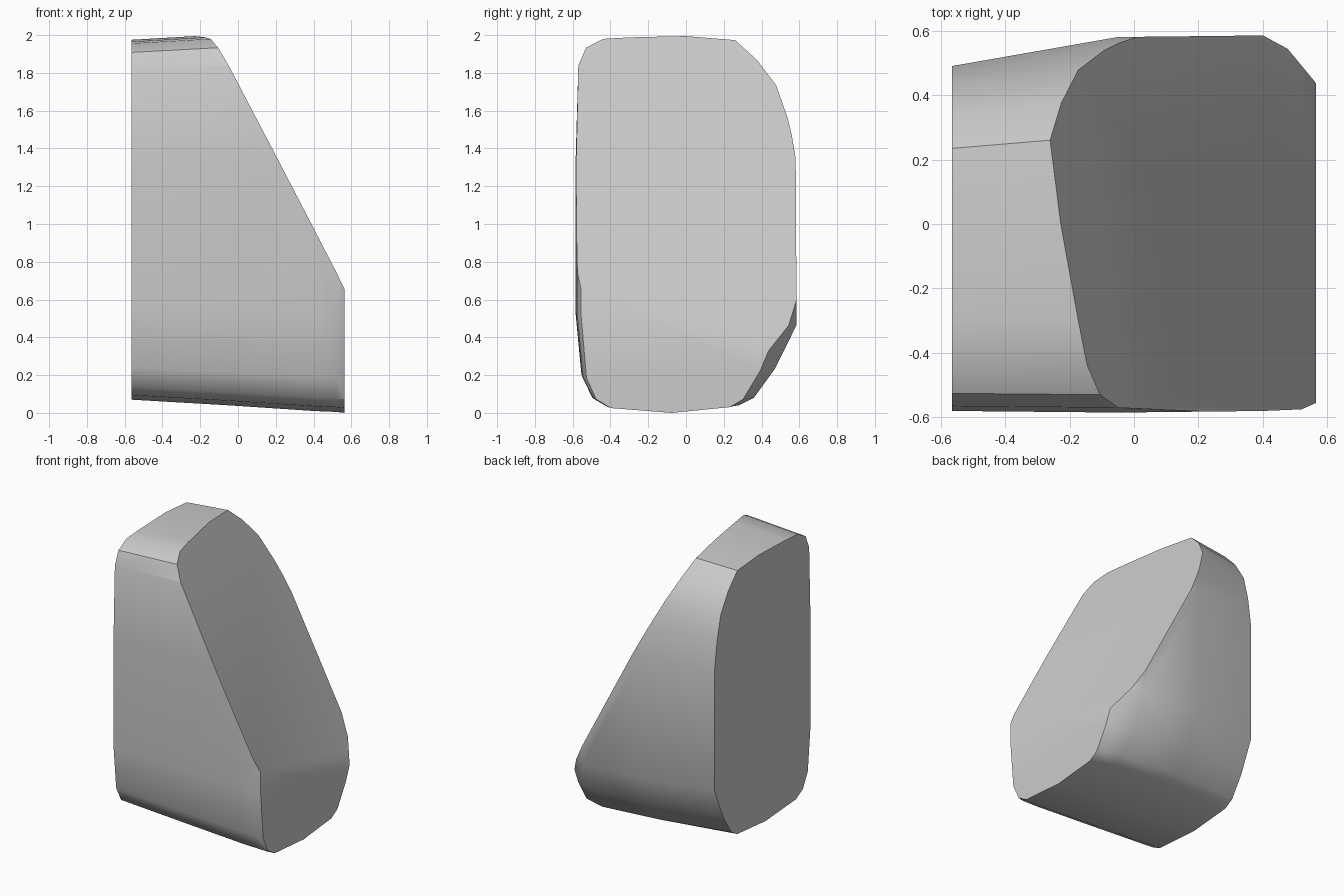
import bpy
import bmesh
import math
from mathutils import Vector

old = bpy.data.objects.get("Cube")
if old:
    bpy.data.objects.remove(old, do_unlink=True)

# Single stone grey material
grey = bpy.data.materials.new("stone_grey")
grey.use_nodes = True
colour = (0.6, 0.6, 0.6, 1.0)
grey.diffuse_color = colour
grey.node_tree.nodes["Principled BSDF"].inputs["Base Color"].default_value = colour

# Rounded cross-section (y, z), back half then front half
PROFILE = [(-0.08, 0), (0.28, 0.03), (0.36, 0.07), (0.47, 0.22), (0.585, 0.45),
           (0.585, 1.33), (0.55, 1.55), (0.5, 1.73), (0.4, 1.87), (0.28, 1.98),
           (0, 2), (-0.3, 1.99), (-0.44, 1.98), (-0.53, 1.93), (-0.57, 1.83),
           (-0.585, 1.3), (-0.585, 0.5), (-0.555, 0.18), (-0.5, 0.07), (-0.42, 0.025)]
BACK, FRONT = 0.585, 0.585

# Stations along x: (x, back reach, front reach, bottom, top)
STATIONS = [(-0.565, 0.49, 0.58, 0.07, 1.975),
            (-0.05, 0.58, 0.585, 0.04, 2.005),
            (0.4, 0.585, 0.58, 0.01, 2.03),
            (0.52, 0.52, 0.575, 0.005, 2.04),
            (0.565, 0.49, 0.555, 0, 2.04)]


def section(bm, x, back, front, bottom, top):
    ring = []
    for y, z in PROFILE:
        reach = back / BACK if y > 0 else front / FRONT
        ring.append(bm.verts.new((x, y * reach, bottom + z * (top - bottom) / 2)))
    return ring


# Loft the block between the stations and cap both ends
bm = bmesh.new()
rings = [section(bm, *station) for station in STATIONS]
count = len(PROFILE)
for a, b in zip(rings, rings[1:]):
    for i in range(count):
        j = (i + 1) % count
        bm.faces.new((a[i], a[j], b[j], b[i]))
bm.faces.new(rings[0])
bm.faces.new(rings[-1])
bmesh.ops.recalc_face_normals(bm, faces=bm.faces)

# Slice off the sloping face and close the cut
normal = Vector((1, 0.17, 0.52))
cut = bmesh.ops.bisect_plane(bm, geom=bm.verts[:] + bm.edges[:] + bm.faces[:],
                             plane_co=(0.81, 0, 0), plane_no=normal, clear_outer=True)
edges = [e for e in cut["geom_cut"] if isinstance(e, bmesh.types.BMEdge)]
bmesh.ops.contextual_create(bm, geom=edges)
bmesh.ops.recalc_face_normals(bm, faces=bm.faces)

mesh = bpy.data.meshes.new("sloped_block")
bm.to_mesh(mesh)
bm.free()
mesh.materials.append(grey)
block = bpy.data.objects.new("sloped_block", mesh)
bpy.context.collection.objects.link(block)

# Smooth rounded sides, crisp cut edges
bpy.context.view_layer.objects.active = block
block.select_set(True)
bpy.ops.object.shade_smooth_by_angle(angle=math.radians(35))
